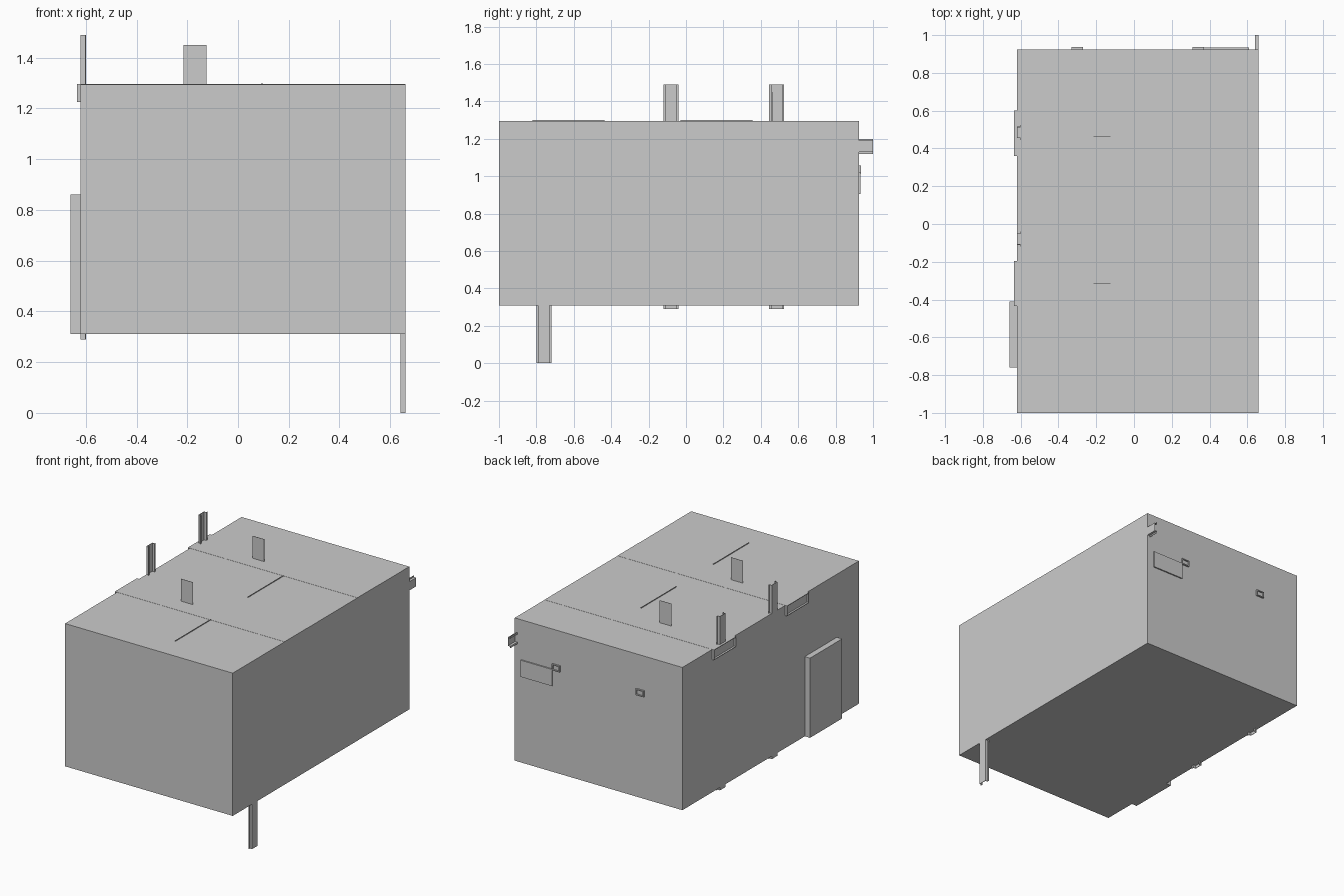
import bpy, bmesh
from mathutils import Vector

if "Cube" in bpy.data.objects:
    bpy.data.objects.remove(bpy.data.objects["Cube"])


def obj_from_bmesh(name, bm):
    bmesh.ops.recalc_face_normals(bm, faces=bm.faces)
    me = bpy.data.meshes.new(name)
    bm.to_mesh(me)
    bm.free()
    ob = bpy.data.objects.new(name, me)
    bpy.context.collection.objects.link(ob)
    return ob


def box(name, lo, hi, recess=None, rim=0.006, depth=0.01):
    """Box from corner to corner; optional hollow in the face pointing along recess."""
    bm = bmesh.new()
    bmesh.ops.create_cube(bm, size=1)
    for v in bm.verts:
        v.co = [l + (c + 0.5) * (h - l) for c, l, h in zip(v.co, lo, hi)]
    if recess:
        d = Vector(recess)
        bm.normal_update()
        face = max(bm.faces, key=lambda f: f.normal.dot(d))
        bmesh.ops.inset_region(bm, faces=[face], thickness=rim)
        inner = bmesh.ops.extrude_discrete_faces(bm, faces=[face])["faces"][0]
        bmesh.ops.translate(bm, verts=inner.verts, vec=-d * depth)
    return obj_from_bmesh(name, bm)


def rail(name, place, start, end):
    """Hat-section rail; place(width, depth, along) gives the position."""
    w, f, d, t = 0.04, 0.03, 0.02, 0.003
    half = [(f, 0), (f, d - t), (w, d - t), (w, d), (f - t, d), (f - t, t)]
    profile = half + [(-a, b) for a, b in reversed(half)]
    bm = bmesh.new()
    face = bm.faces.new([bm.verts.new(place(a, b, start)) for a, b in profile])
    out = bmesh.ops.extrude_face_region(bm, geom=[face])["geom"]
    shift = Vector(place(0, 0, end)) - Vector(place(0, 0, start))
    bmesh.ops.translate(bm, vec=shift,
                        verts=[g for g in out if isinstance(g, bmesh.types.BMVert)])
    return obj_from_bmesh(name, bm)


L, R, BACK, Z0, Z1 = -0.62, 0.66, 0.925, 0.31, 1.295

# Main cabinet and side panel
box("cabinet", (L, -1, Z0), (R, BACK, Z1))
box("side_panel", (-0.66, -0.76, Z0), (L, -0.41, 0.86))

# Upright rails on the left wall
for i, y in enumerate((-0.08, 0.485)):
    rail(f"upright_rail_{i}", lambda a, b, s, y=y: (L + b, y + a, s), 0.29, 1.49)

# Rail hanging below and rail reaching out of the back, both on the right wall
rail("lower_rail", lambda a, b, s: (R - b, -0.76 + a, s), 0.0, 1.2)
rail("back_rail", lambda a, b, s: (R - b, s, 1.16 + a), 0.0, 1.0)

# Wiring ducts flush with the top, with open ends on the left
for i, y in enumerate((-0.435, 0.36)):
    box(f"duct_{i}", (-0.635, y, 1.225), (R, y + 0.24, Z1 + 0.001), (-1, 0, 0), 0.006, 0.013)

# Thin upright tabs and low ridges on the top
for i, y in enumerate((-0.313, 0.464)):
    box(f"top_tab_{i}", (-0.215, y - 0.001, 1.2), (-0.125, y + 0.001, 1.45))
for i, y in enumerate((-0.82, -0.03)):
    box(f"top_ridge_{i}", (0.093, y, 1.2), (0.097, y + 0.385, 1.3))

# Back plate and sockets
box("back_plate", (0.37, 0.9, 0.905), (0.61, 0.934, 1.02))
for i, x in enumerate((-0.33, 0.31)):
    box(f"back_socket_{i}", (x, 0.9, 1.015), (x + 0.06, 0.936, 1.058), (0, 1, 0), 0.009, 0.009)
